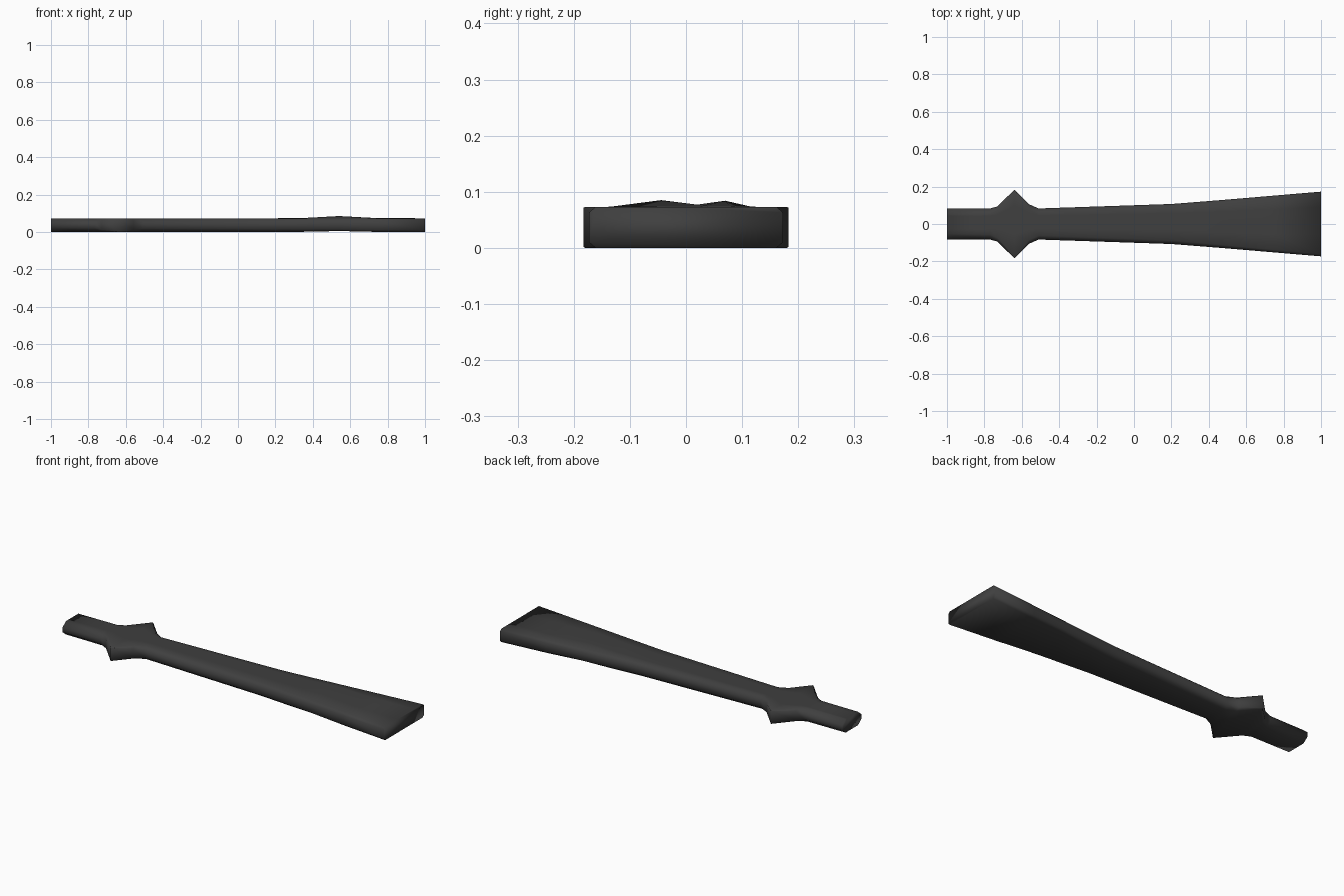
import bpy, bmesh

if "Cube" in bpy.data.objects:
    bpy.data.objects.remove(bpy.data.objects["Cube"])

# stations along the length: x, half width, chamfer across, chamfer up, ridge amount
stations = [
    (-1.00, 0.083, 0.030, 0.024, 0),
    (-0.77, 0.083, 0.028, 0.022, 0),
    (-0.73, 0.094, 0.020, 0.012, 0),
    (-0.64, 0.183, 0.003, 0.002, 0),
    (-0.56, 0.105, 0.020, 0.012, 0),
    (-0.51, 0.083, 0.022, 0.018, 0),
    (0.20, 0.107, 0.020, 0.016, 0),
    (0.38, 0.121, 0.018, 0.015, 0.25),
    (0.54, 0.134, 0.016, 0.014, 1),
    (0.74, 0.151, 0.014, 0.012, 0.1),
    (1.00, 0.173, 0.012, 0.010, 0),
]
H = 0.073
ridges = [(-0.33, 0.012), (0.15, 0.004), (0.52, 0.011)]   # top ridge position, height


def section(x, w, cy, cz, r):
    """Chamfered bar section with low ridges on the upper face."""
    pts = [(-w + cy, 0.005 * r), (w - cy, 0.005 * r), (w, cz), (w, H - cz), (w - cy, H)]
    pts += [(f * w, H + h * r) for f, h in reversed(ridges)]
    pts += [(-w + cy, H), (-w, H - cz), (-w, cz)]
    return [(x, y, z) for y, z in pts]


# loft the sections into one closed body
bm = bmesh.new()
rings = [[bm.verts.new(p) for p in section(*s)] for s in stations]
n = len(rings[0])
for a, b in zip(rings, rings[1:]):
    for i in range(n):
        j = (i + 1) % n
        bm.faces.new((a[i], a[j], b[j], b[i]))
bm.faces.new(rings[0])
bm.faces.new(rings[-1])
bmesh.ops.recalc_face_normals(bm, faces=bm.faces)
for f in bm.faces:
    f.smooth = True
mesh = bpy.data.meshes.new("flared_blade")
bm.to_mesh(mesh)
bm.free()
blade = bpy.data.objects.new("flared_blade", mesh)
bpy.context.collection.objects.link(blade)

# dark grey finish
mat = bpy.data.materials.new("dark_grey")
mat.diffuse_color = (0.05, 0.05, 0.05, 1)
mat.use_nodes = True
mat.node_tree.nodes["Principled BSDF"].inputs["Base Color"].default_value = mat.diffuse_color
mesh.materials.append(mat)
